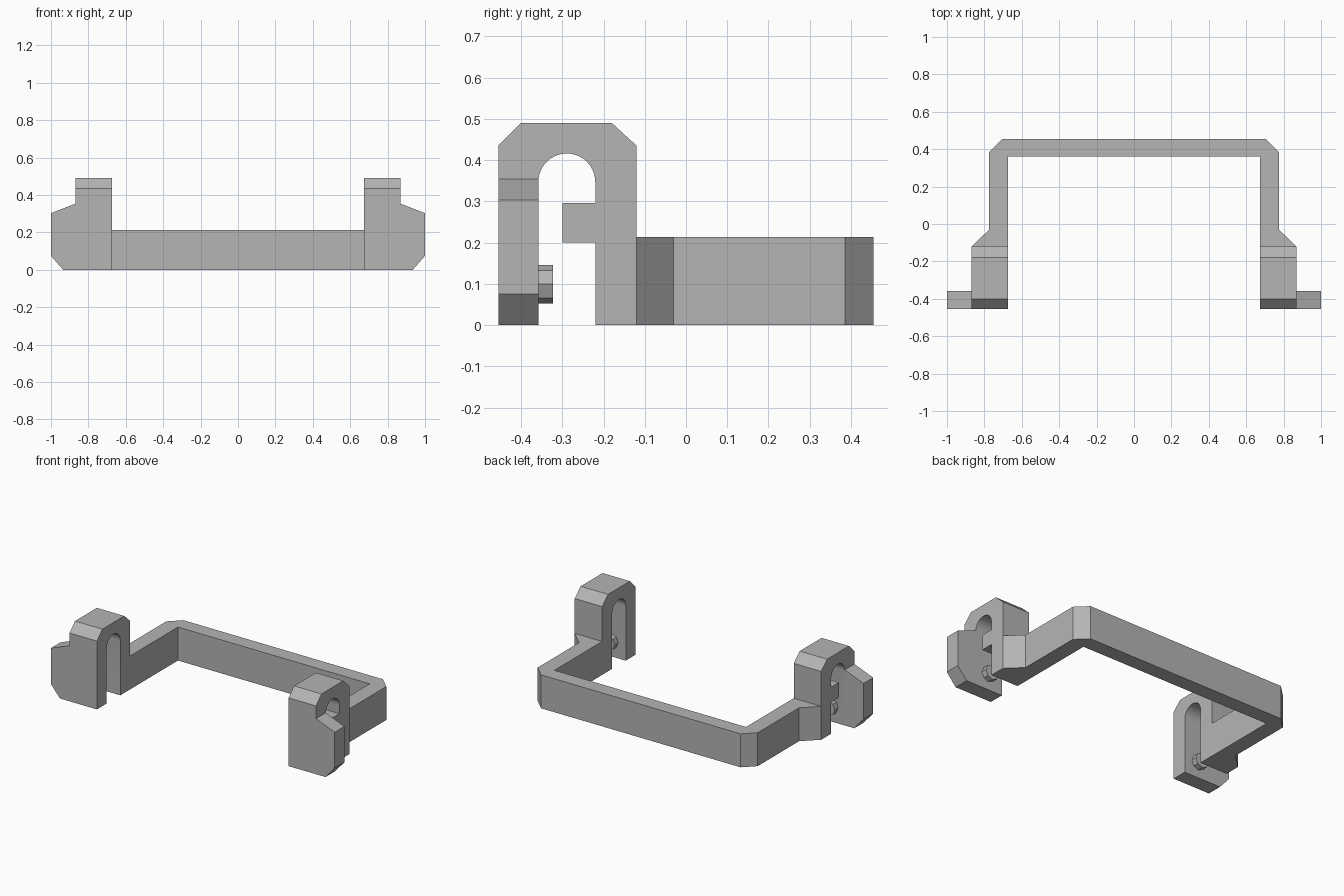
import bpy, bmesh, math
from mathutils import Vector

cube = bpy.data.objects.get("Cube")
if cube:
    bpy.data.objects.remove(cube, do_unlink=True)

grey = bpy.data.materials.new("plain_grey")
grey.use_nodes = True
colour = (0.46, 0.46, 0.46, 1)
grey.diffuse_color = colour
grey.node_tree.nodes["Principled BSDF"].inputs["Base Color"].default_value = colour


def extrude(name, outline, axis, start, end, mirrored=True):
    """Extrude a 2D outline along an axis; the outline fills the other two axes in order."""
    bm = bmesh.new()
    verts = []
    for a, b in outline:
        co = [a, b]
        co.insert(axis, start)
        verts.append(bm.verts.new(co))
    face = bm.faces.new(verts)
    grown = bmesh.ops.extrude_face_region(bm, geom=[face])
    shift = Vector((0, 0, 0))
    shift[axis] = end - start
    moved = [g for g in grown["geom"] if isinstance(g, bmesh.types.BMVert)]
    bmesh.ops.translate(bm, verts=moved, vec=shift)
    bmesh.ops.recalc_face_normals(bm, faces=bm.faces)
    mesh = bpy.data.meshes.new(name)
    bm.to_mesh(mesh)
    bm.free()
    mesh.materials.append(grey)
    obj = bpy.data.objects.new(name, mesh)
    bpy.context.collection.objects.link(obj)
    if mirrored:
        obj.modifiers.new("Mirror", "MIRROR")
    return obj


def circle(cx, cy, radius, degrees, steps):
    return [(cx + radius * math.cos(math.radians(degrees * i / steps)),
             cy + radius * math.sin(math.radians(degrees * i / steps)))
            for i in range(steps + 1)]


INNER, OUTER = 0.675, 0.868
FRONT, PLATE_BACK, LEG_FRONT, LEG_BACK = -0.455, -0.358, -0.22, -0.12

# U-shaped handle with chamfered corners and flared ends
half = [(INNER, 0.36), (INNER, LEG_BACK), (OUTER, LEG_BACK), (0.775, -0.03),
        (0.775, 0.385), (0.703, 0.455)]
extrude("handle_bar", half + [(-x, y) for x, y in reversed(half)], 2, 0, 0.213, False)

# Arched clips with a rounded slot open at the bottom
radius = (LEG_FRONT - PLATE_BACK) / 2
arch = [(FRONT, 0), (FRONT, 0.435), (-0.4, 0.49), (-0.18, 0.49),
        (LEG_BACK, 0.435), (LEG_BACK, 0), (LEG_FRONT, 0)]
arch += circle((LEG_FRONT + PLATE_BACK) / 2, 0.347, radius, 180, 20)
arch.append((PLATE_BACK, 0))
clips = extrude("arched_clips", arch, 0, INNER, OUTER)

# Ears on the outer side of the front plates
ear = [(OUTER, 0), (0.935, 0), (1, 0.075), (1, 0.303), (OUTER, 0.354)]
extrude("side_ears", ear, 1, FRONT, PLATE_BACK)

# Catch teeth inside the slots
tooth = [(-0.3, 0.2), (LEG_FRONT, 0.2), (LEG_FRONT, 0.296), (-0.3, 0.296)]
extrude("catch_teeth", tooth, 0, 0.775, OUTER)

# Small octagonal pegs behind the front plates
extrude("locating_pegs", circle(0.775, 0.099, 0.047, 315, 7), 1, PLATE_BACK, -0.323)

# Smooth only the slot curve
bpy.context.view_layer.objects.active = clips
clips.select_set(True)
bpy.ops.object.shade_smooth_by_angle(angle=math.radians(20))
